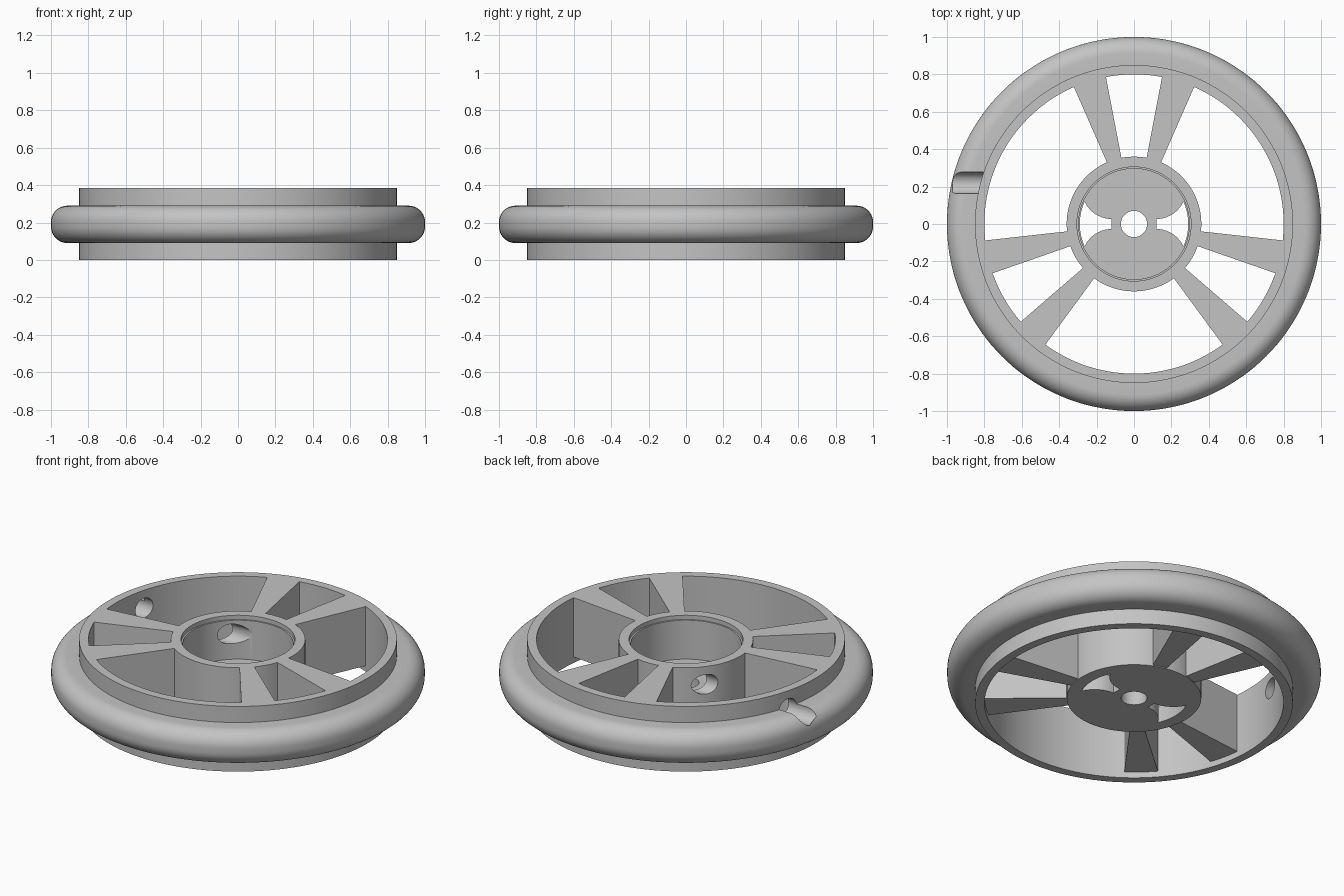
import bpy, bmesh
from math import sin, cos, radians, pi
from mathutils import Matrix

if "Cube" in bpy.data.objects:
    bpy.data.objects.remove(bpy.data.objects["Cube"], do_unlink=True)

grey = bpy.data.materials.new("light_grey")
grey.use_nodes = True
COLOUR = (0.55, 0.55, 0.55, 1)
grey.diffuse_color = COLOUR
grey.node_tree.nodes["Principled BSDF"].inputs["Base Color"].default_value = COLOUR

TOP = 0.385


def finish(name, bm):
    """Turn a bmesh into a named grey object."""
    bmesh.ops.recalc_face_normals(bm, faces=bm.faces)
    mesh = bpy.data.meshes.new(name)
    bm.to_mesh(mesh)
    bm.free()
    mesh.materials.append(grey)
    obj = bpy.data.objects.new(name, mesh)
    bpy.context.collection.objects.link(obj)
    return obj


def revolve(name, profile, steps=144):
    """Spin a closed (radius, z) profile round the z axis."""
    bm = bmesh.new()
    rings = [[bm.verts.new((r * cos(2 * pi * i / steps), r * sin(2 * pi * i / steps), z))
              for r, z in profile] for i in range(steps)]
    n = len(profile)
    for i in range(steps):
        a, b = rings[i], rings[(i + 1) % steps]
        for j in range(n):
            k = (j + 1) % n
            bm.faces.new((a[j], b[j], b[k], a[k]))
    return finish(name, bm)


def prism(name, points, z0, z1):
    """Extrude a flat outline between two heights."""
    bm = bmesh.new()
    face = bm.faces.new([bm.verts.new((x, y, z0)) for x, y in points])
    top = bmesh.ops.extrude_face_region(bm, geom=[face])
    verts = [v for v in top["geom"] if isinstance(v, bmesh.types.BMVert)]
    bmesh.ops.translate(bm, verts=verts, vec=(0, 0, z1 - z0))
    return finish(name, bm)


def arc(r, start, end, steps, cx=0, cy=0):
    """Points along an arc, with angles in degrees."""
    angles = [radians(start + (end - start) * i / steps) for i in range(steps + 1)]
    return [(cx + r * cos(a), cy + r * sin(a)) for a in angles]


def activate(obj):
    bpy.ops.object.select_all(action="DESELECT")
    obj.select_set(True)
    bpy.context.view_layer.objects.active = obj


def cut(obj, cutter):
    activate(obj)
    mod = obj.modifiers.new("cut", "BOOLEAN")
    mod.operation = "DIFFERENCE"
    mod.solver = "EXACT"
    mod.object = cutter
    bpy.ops.object.modifier_apply(modifier=mod.name)


# Rim band and rounded tyre
rim = revolve("rim", [(0.80, 0), (0.85, 0), (0.85, TOP), (0.80, TOP)])
c = 0.088
tyre_profile = ([(0.845, 0.09)] + arc(c, -90, 0, 10, 1 - c, 0.09 + c)
                + arc(c, 0, 90, 10, 1 - c, 0.29 - c) + [(0.845, 0.29)])
tyre = revolve("tyre", tyre_profile)

# Hub cup with a stepped mouth, a floor and an axle hole
hub = revolve("hub", [(0.07, 0.03), (0.36, 0.03), (0.36, TOP), (0.305, TOP),
                      (0.305, 0.36), (0.296, 0.36), (0.296, 0.13), (0.07, 0.13)])

# Two curved windows through the hub floor
upper = arc(0.158, 270, 205, 10, -0.12, 0.185)
outline = upper + arc(0.29, 156, 204, 10) + [(x, -y) for x, y in reversed(upper)]
for side in (1, -1):
    window = prism("window_cutter", [(x * side, y) for x, y in outline], -0.1, 0.2)
    cut(hub, window)
    bpy.data.objects.remove(window, do_unlink=True)

# Three pairs of flared spokes
spokes = []
for pair in (90, 210, 330):
    for side in (-1, 1):
        a, b = pair + side * 10.8, pair + side * 23.7
        spokes.append(prism("spoke", arc(0.357, a, b, 4) + arc(0.802, b, a, 6), 0.035, TOP))

# Valve bore running sideways through tyre, rim and hub wall
bm = bmesh.new()
bmesh.ops.create_cone(bm, cap_ends=True, segments=40, radius1=0.058, radius2=0.058, depth=0.95,
                      matrix=Matrix.Translation((-0.495, 0.22, 0.28)) @ Matrix.Rotation(pi / 2, 4, "Y"))
bore = finish("bore_cutter", bm)
for part in (tyre, rim, hub):
    cut(part, bore)
bpy.data.objects.remove(bore, do_unlink=True)

# Smooth round surfaces, crisp edges
for part in [rim, tyre, hub] + spokes:
    activate(part)
    bpy.ops.object.shade_smooth_by_angle(angle=radians(30))
